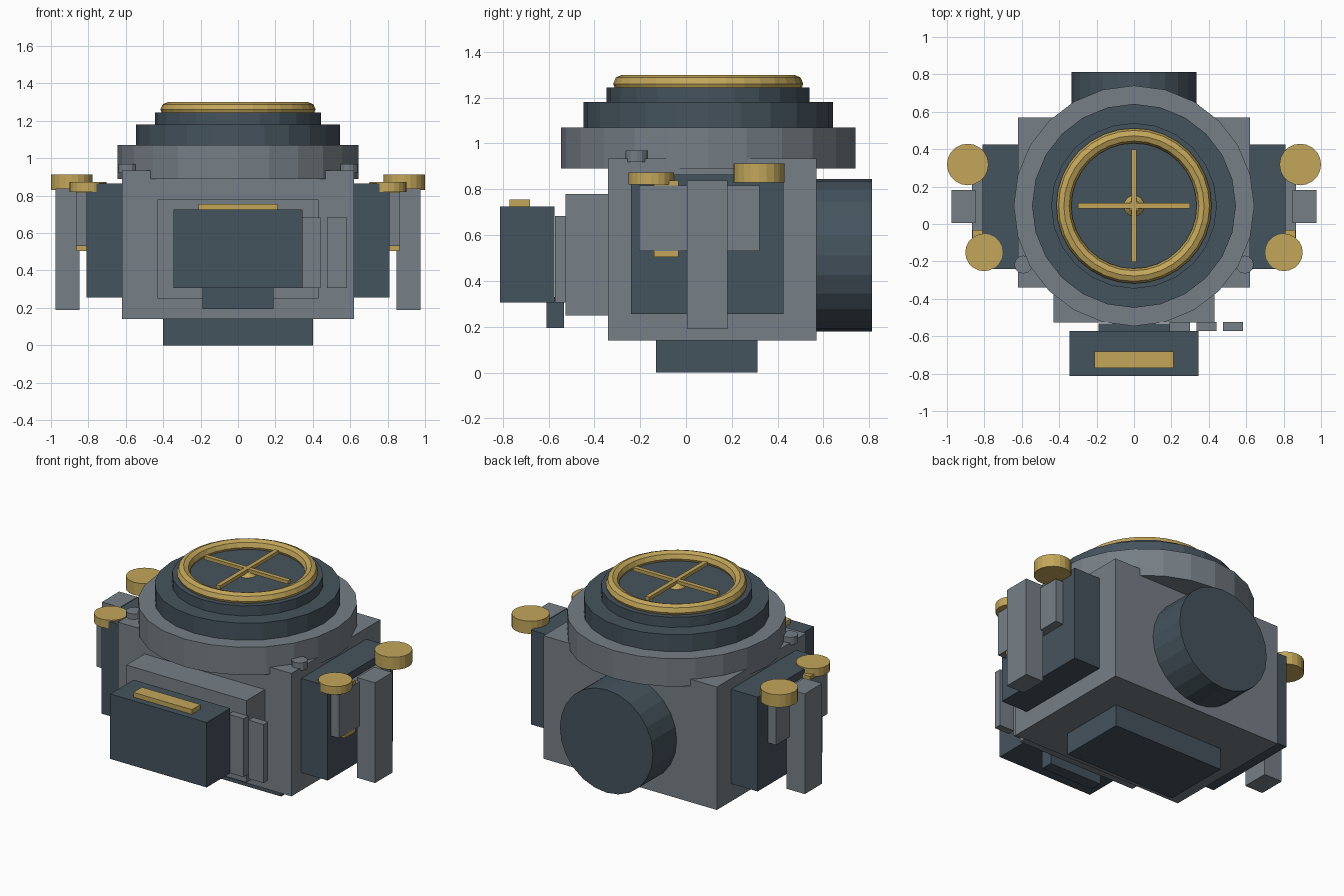
import bpy, math
from mathutils import Matrix

if "Cube" in bpy.data.objects:
    bpy.data.objects.remove(bpy.data.objects["Cube"])


def material(name, rgb):
    m = bpy.data.materials.new(name)
    lin = [((c / 255 + 0.055) / 1.055) ** 2.4 for c in rgb]
    m.diffuse_color = (*lin, 1)
    m.use_nodes = True
    m.node_tree.nodes["Principled BSDF"].inputs["Base Color"].default_value = m.diffuse_color
    return m


GREY = material("mid grey", (118, 127, 134))
DARK = material("dark slate", (69, 83, 93))
GOLD = material("dull gold", (194, 166, 90))


def finish(name, mat):
    ob = bpy.context.object
    ob.name = ob.data.name = name
    ob.data.materials.clear()
    ob.data.materials.append(mat)
    return ob


def box(name, mat, x, y, z):
    """Box from (min, max) pairs on each axis."""
    bpy.ops.mesh.primitive_cube_add(size=1)
    ob = finish(name, mat)
    pairs = (x, y, z)
    mid = [(a + b) / 2 for a, b in pairs]
    size = [abs(b - a) for a, b in pairs]
    ob.data.transform(Matrix.Translation(mid) @ Matrix.Diagonal((*size, 1)))
    return ob


def disc(name, mat, x, y, r, z, sides=24, top=None):
    """Upright cylinder or cone frustum between two heights."""
    bpy.ops.mesh.primitive_cone_add(vertices=sides, radius1=r, radius2=r if top is None else top,
                                    depth=z[1] - z[0])
    ob = finish(name, mat)
    # put a corner on the x axis
    ob.data.transform(Matrix.Translation((x, y, (z[0] + z[1]) / 2)))
    return ob


CY = 0.097  # centre of the round top in y

# Main body and foot
box("foot", DARK, (-0.4, 0.4), (-0.13, 0.312), (0, 0.14))
box("body", GREY, (-0.62, 0.62), (-0.34, 0.57), (0.14, 0.935))

# Back drum
drum = disc("back_drum", DARK, 0, 0, 0.333, (0, 0.273))
drum.data.transform(Matrix.Translation((0, 0.813, 0.512)) @ Matrix.Rotation(math.pi / 2, 4, 'X'))

# Stepped round top
for name, mat, r, z in (("lower_ring", GREY, 0.643, (0.89, 1.07)),
                        ("middle_ring", DARK, 0.545, (1.07, 1.18)),
                        ("upper_ring", DARK, 0.443, (1.18, 1.245))):
    disc(name, mat, 0, CY, r, z)

# Gold rim, hub and crossbars
bpy.ops.mesh.primitive_torus_add(major_segments=32, minor_segments=8, major_radius=0.375,
                                 minor_radius=0.04, location=(0, CY, 1.26))
finish("gold_rim", GOLD)
disc("hub", GOLD, 0, CY, 0.06, (1.24, 1.27), 16, 0.03)
box("crossbar_wide", GOLD, (-0.3, 0.3), (CY - 0.014, CY + 0.014), (1.264, 1.286))
box("crossbar_long", GOLD, (-0.014, 0.014), (CY - 0.3, CY + 0.3), (1.264, 1.287))

# Front panel, case, grip and plates
box("front_panel", GREY, (-0.43, 0.43), (-0.527, -0.34), (0.25, 0.78))
box("front_case", DARK, (-0.345, 0.345), (-0.813, -0.573), (0.305, 0.725))
box("case_strip", GOLD, (-0.21, 0.21), (-0.77, -0.682), (0.72, 0.755))
box("front_grip", DARK, (-0.19, 0.19), (-0.61, -0.532), (0.195, 0.33))
for i, x in enumerate((0.245, 0.387, 0.53)):
    box(f"front_plate_{i + 1}", GREY, (x - 0.054, x + 0.054), (-0.572, -0.525), (0.305, 0.683))

# Side assemblies, mirrored left and right
for side, s in (("left", -1), ("right", 1)):
    box(f"{side}_pod", DARK, (s * 0.61, s * 0.81), (-0.24, 0.425), (0.255, 0.865))
    box(f"{side}_bracket", GREY, (s * 0.80, s * 0.867), (-0.205, 0.32), (0.53, 0.816))
    box(f"{side}_clip", GOLD, (s * 0.80, s * 0.863), (-0.14, -0.032), (0.505, 0.838))
    box(f"{side}_arm", GREY, (s * 0.847, s * 0.977), (0.005, 0.182), (0.19, 0.838))
    disc(f"{side}_large_knob", GOLD, s * 0.889, 0.318, 0.111, (0.83, 0.912), 20)
    disc(f"{side}_small_knob", GOLD, s * 0.802, -0.152, 0.1, (0.82, 0.873), 20)
    disc(f"{side}_bolt", GREY, s * 0.592, -0.217, 0.048, (0.92, 0.97), 12)
